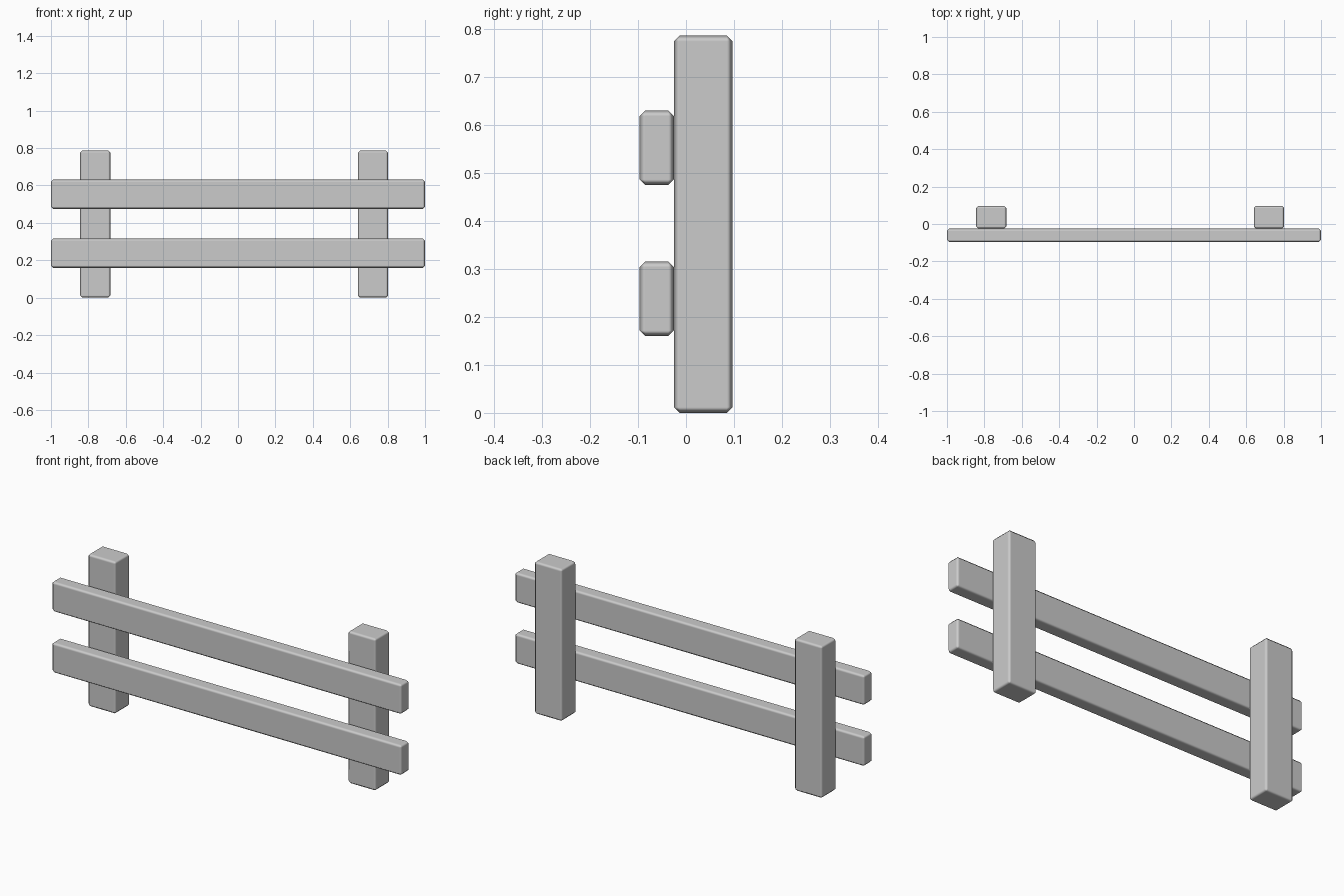
import bpy

if "Cube" in bpy.data.objects:
    bpy.data.objects.remove(bpy.data.objects["Cube"])


def beam(name, lo, hi, chamfer=0.012):
    """Chamfered box spanning the corners lo and hi."""
    center = [(a + b) / 2 for a, b in zip(lo, hi)]
    size = [b - a for a, b in zip(lo, hi)]
    bpy.ops.mesh.primitive_cube_add(size=1, location=center)
    ob = bpy.context.object
    ob.name = name
    ob.scale = size
    bpy.ops.object.transform_apply(location=False, rotation=False, scale=True)
    bpy.ops.object.shade_smooth()
    bevel = ob.modifiers.new("Chamfer", 'BEVEL')
    bevel.width = chamfer
    bevel.segments = 1
    bevel.harden_normals = True
    return ob


# Upright posts at the back, slightly offset to the left
for side, x in (("left", -0.763), ("right", 0.722)):
    beam(f"{side}_post", (x - 0.081, -0.025, 0), (x + 0.081, 0.097, 0.787))

# Horizontal rails fixed to the front of the posts
for level, z in (("lower", 0.238), ("upper", 0.553)):
    beam(f"{level}_rail", (-1, -0.097, z - 0.078), (1, -0.025, z + 0.078))
